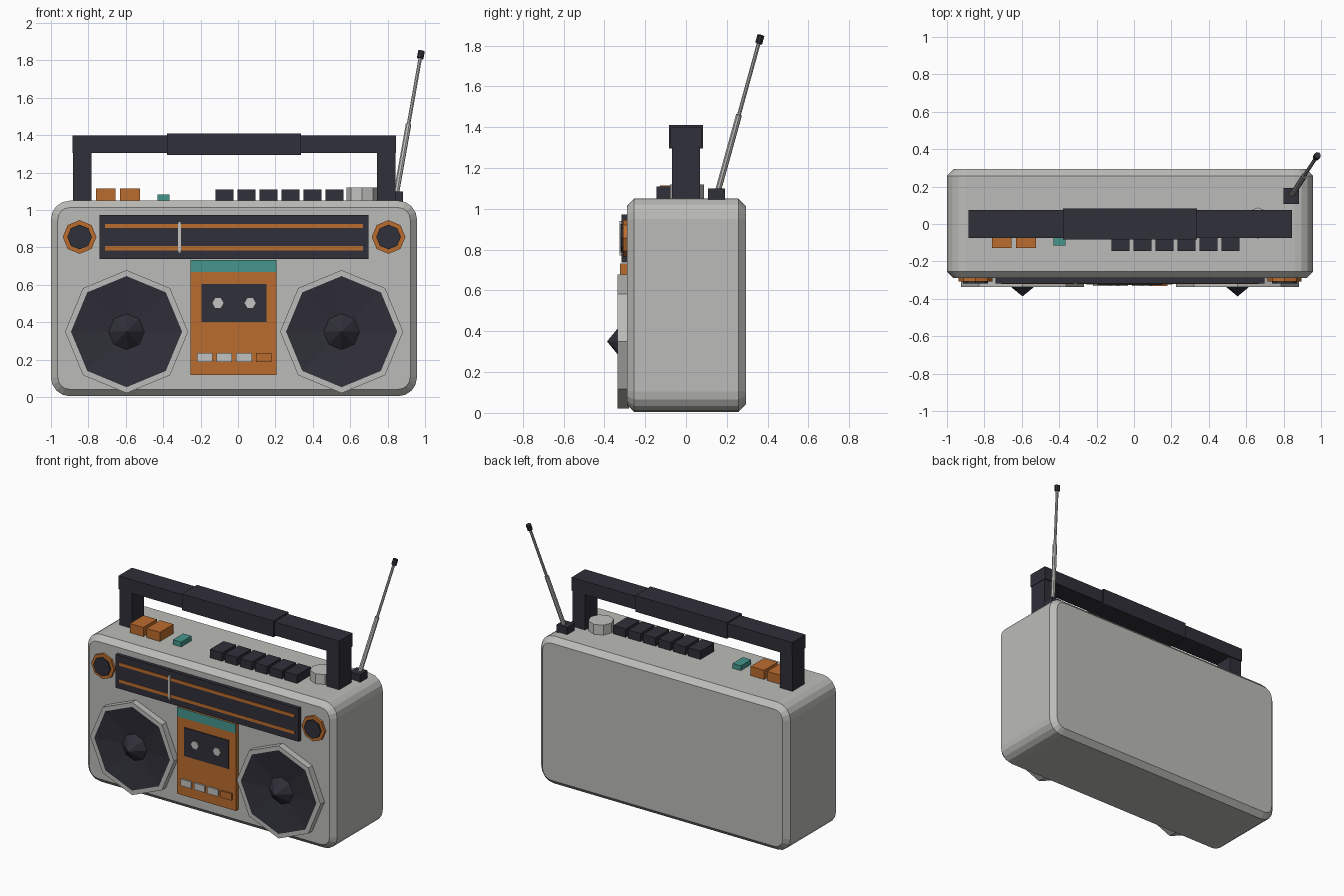
import bpy, bmesh
from math import cos, sin, tau
from mathutils import Vector

if "Cube" in bpy.data.objects:
    bpy.data.objects.remove(bpy.data.objects["Cube"])

MID = -0.021      # centre line of the case
FRONT = -0.29     # front plane of the case


def material(name, rgb):
    m = bpy.data.materials.new(name)
    m.use_nodes = True
    m.diffuse_color = (*rgb, 1)
    m.node_tree.nodes["Principled BSDF"].inputs["Base Color"].default_value = (*rgb, 1)
    return m


grey = material("case grey", (0.5, 0.5, 0.48))
silver = material("silver", (0.54, 0.54, 0.53))
dark = material("charcoal", (0.03, 0.029, 0.041))
orange = material("burnt orange", (0.5, 0.15, 0.027))
teal = material("teal", (0.06, 0.3, 0.265))


def finish(bm, name, *mats):
    bmesh.ops.recalc_face_normals(bm, faces=bm.faces[:])
    mesh = bpy.data.meshes.new(name)
    bm.to_mesh(mesh)
    bm.free()
    for m in mats:
        mesh.materials.append(m)
    obj = bpy.data.objects.new(name, mesh)
    bpy.context.collection.objects.link(obj)
    return obj


def box_mesh(x, y, z):
    """Box from (low, high) pairs."""
    bm = bmesh.new()
    bmesh.ops.create_cube(bm, size=1)
    for v in bm.verts:
        v.co = [a + (b - a) * (c + 0.5) for (a, b), c in zip((x, y, z), v.co)]
    return bm


def box(name, x, y, z, mat):
    return finish(box_mesh(x, y, z), name, mat)


def plate(name, x, z, front, mat, back=FRONT + 0.01):
    return box(name, x, (front, back), z, mat)


def lathe(name, origin, axis, profile, mats, bands=None, sides=8):
    """Closed faceted solid from (radius, distance) points along an axis."""
    bm = bmesh.new()
    turn = Vector(axis).to_track_quat('Z', 'Y')
    rings = []
    for r, h in profile:
        count = sides if r else 1
        rings.append([bm.verts.new(Vector(origin) + turn @ Vector(
            (r * cos(tau * i / sides), r * sin(tau * i / sides), h))) for i in range(count)])
    for k, (a, b) in enumerate(zip(rings, rings[1:])):
        for i in range(sides):
            j = (i + 1) % sides
            corners = [a[i % len(a)], a[j % len(a)], b[j % len(b)], b[i % len(b)]]
            f = bm.faces.new(list(dict.fromkeys(corners)))
            f.material_index = bands[k] if bands else 0
    return finish(bm, name, *mats)


def prism(name, origin, axis, r, length, mat, sides=8):
    return lathe(name, origin, axis, [(0, 0), (r, 0), (r, length), (0, length)], [mat], sides=sides)


# Case: rounded corners, then chamfered front and back rims
bm = box_mesh((-1, 0.957), (FRONT, 0.293), (0.005, 1.05))
long_edges = [e for e in bm.edges if abs(e.verts[0].co.y - e.verts[1].co.y) > 0.1]
bmesh.ops.bevel(bm, geom=long_edges, offset=0.1, segments=4, profile=0.5, affect='EDGES')
rims = [e for e in bm.edges if abs(e.verts[0].co.y - e.verts[1].co.y) < 0.01]
bmesh.ops.bevel(bm, geom=rims, offset=0.036, segments=1, affect='EDGES')
finish(bm, "case", grey)

# Handle
for side, x in (("right", -0.833), ("left", 0.793)):
    box(side + "_handle_post", (x - 0.049, x + 0.049), (-0.068, 0.068), (1.04, 1.31), dark)
box("handle_bar", (-0.886, 0.846), (-0.075, 0.075), (1.305, 1.4), dark)
box("handle_grip", (-0.38, 0.338), (-0.084, 0.084), (1.295, 1.41), dark)

# Speakers and round knobs, one on each side
for side, s in (("right", -1), ("left", 1)):
    lathe(side + "_speaker", (MID + s * 0.575, FRONT, 0.35), (0, -1, 0),
          [(0, -0.01), (0.329, -0.01), (0.329, 0.046), (0.297, 0.046), (0.096, 0.018), (0, 0.097)],
          [grey, dark], [0, 0, 0, 1, 1])
    knob = (MID + s * 0.826, FRONT, 0.856)
    prism(side + "_knob_ring", knob, (0, -1, 0), 0.09, 0.018, orange)
    prism(side + "_knob_centre", knob, (0, -1, 0), 0.066, 0.029, dark)

# Tuner panel
plate("tuner_panel", (-0.74, 0.698), (0.738, 0.973), -0.317, dark)
plate("tuner_window", (-0.708, 0.666), (0.79, 0.92), -0.32, dark)
for name, z in (("lower_tuner_stripe", 0.796), ("upper_tuner_stripe", 0.915)):
    plate(name, (-0.71, 0.668), (z - 0.011, z + 0.011), -0.322, orange)
plate("tuner_needle", (-0.321, -0.306), (0.77, 0.94), -0.327, silver, -0.31)

# Cassette deck
plate("cassette_deck", (-0.253, 0.207), (0.117, 0.733), -0.32, orange)
plate("cassette_top_band", (-0.253, 0.207), (0.668, 0.733), -0.324, teal, -0.319)
plate("cassette_window", (-0.195, 0.152), (0.402, 0.604), -0.326, dark, -0.315)
for i in range(2):
    prism(f"cassette_reel_{i + 1}", (-0.107 + 0.172 * i, -0.32, 0.503), (0, -1, 0),
          0.03, 0.012, silver, 6)
for i in range(4):
    x = -0.22 + 0.105 * i
    plate(f"deck_button_{i + 1}", (x, x + 0.084), (0.187, 0.235), -0.331,
          orange if i == 3 else silver)

# Controls on top
for i in range(2):
    x = -0.76 + 0.13 * i
    box(f"orange_button_{i + 1}", (x, x + 0.106), (-0.127, 0.025), (1.04, 1.115), orange)
box("teal_button", (-0.43, -0.365), (-0.116, 0), (1.04, 1.084), teal)
for i in range(6):
    x = -0.12 + 0.1175 * i
    box(f"piano_key_{i + 1}", (x, x + 0.097), (-0.144, 0.01), (1.04, 1.109), dark)
prism("volume_dial", (0.663, 0.005, 1.04), (0, 0, 1), 0.083, 0.08, silver)

# Telescopic antenna
box("antenna_base", (0.798, 0.882), (0.108, 0.192), (1.04, 1.1), dark)
foot, tip = Vector((0.843, 0.152, 1.07)), Vector((0.981, 0.367, 1.85))
rod = tip - foot
length = rod.length
prism("antenna_lower_rod", foot, rod, 0.015, length * 0.5, silver)
prism("antenna_upper_rod", foot, rod, 0.0095, length * 0.98, silver)
prism("antenna_tip", foot + rod * 0.95, rod, 0.018, length * 0.05, dark)
